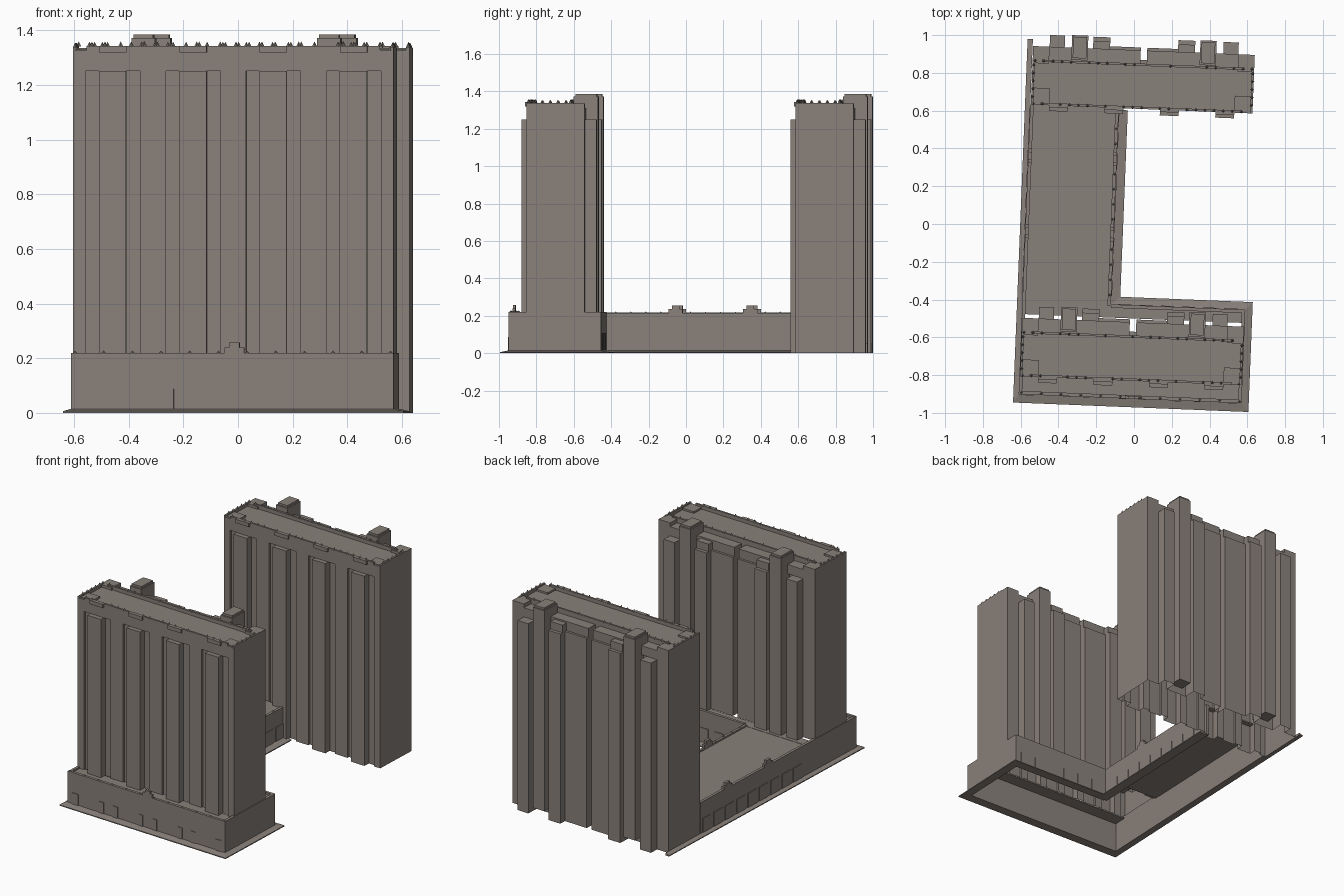
import bpy, bmesh, math, random
from mathutils import Matrix, Vector

if "Cube" in bpy.data.objects:
    bpy.data.objects.remove(bpy.data.objects["Cube"])

random.seed(4)
ROT = Matrix.Rotation(math.radians(-2.3), 4, 'Z')   # whole building is turned slightly

mat = bpy.data.materials.new("warm_grey_stone")
mat.diffuse_color = (0.25, 0.218, 0.195, 1)
mat.use_nodes = True
mat.node_tree.nodes["Principled BSDF"].inputs["Base Color"].default_value = mat.diffuse_color


def finish(bm, name):
    bm.transform(ROT)
    me = bpy.data.meshes.new(name)
    bm.to_mesh(me)
    bm.free()
    me.materials.append(mat)
    ob = bpy.data.objects.new(name, me)
    bpy.context.collection.objects.link(ob)
    return ob


def box(bm, x0, x1, y0, y1, z0, z1):
    m = Matrix.Translation(((x0 + x1) / 2, (y0 + y1) / 2, (z0 + z1) / 2))
    m = m @ Matrix.Diagonal((abs(x1 - x0), abs(y1 - y0), abs(z1 - z0), 1))
    bmesh.ops.create_cube(bm, size=1, matrix=m)


def spike(bm, x, y, z, h=0.018):
    bmesh.ops.create_cone(bm, cap_ends=False, segments=4, radius1=0.009, radius2=0,
                          depth=h, matrix=Matrix.Translation((x, y, z + h / 2)))


CX, HALF = 0.016, 0.587          # tower centre line and half width
GROUPS = (-0.441, -0.147, 0.147, 0.441)


def tower(name, y0, z0):
    # ribbed shaft: plan profile extruded, open below
    prof = [(-HALF, 0)]
    for c in GROUPS:
        prof += [(c - .1, 0), (c - .1, .015), (c - .05, .015), (c - .05, -.03),
                 (c + .05, -.03), (c + .05, .015), (c + .1, .015), (c + .1, 0)]
    prof.append((HALF, 0))
    back = [(HALF, .31), (.5, .31), (.5, .372), (.42, .372), (.42, .29), (.27, .29),
            (.27, .372), (.18, .372), (.18, .325), (.017, .325), (.017, .26)]
    prof += back + [(-u, v) for u, v in reversed(back)]
    bm = bmesh.new()
    lo = [bm.verts.new((CX + u, y0 + v, z0)) for u, v in prof]
    hi = [bm.verts.new((CX + u, y0 + v, 1.25)) for u, v in prof]
    n = len(prof)
    for i in range(n):
        j = (i + 1) % n
        bm.faces.new((lo[i], lo[j], hi[j], hi[i]))
    bm.faces.new(hi)
    finish(bm, name + "_shaft")

    # top storey, rear band and corner blocks
    bm = bmesh.new()
    L, R = CX - HALF, CX + HALF
    box(bm, L, R, y0, y0 + .24, 1.25, 1.318)
    for s in (-1, 1):
        box(bm, CX + s * .017, CX + s * HALF, y0 + .24, y0 + .31, 1.25, 1.31)
        box(bm, CX + s * .5, CX + s * HALF, y0 + .22, y0 + .31, 1.25, 1.335)
        box(bm, CX + s * .49, CX + s * (HALF - .012), y0 + .012, y0 + .09, 1.31, 1.33)
        box(bm, CX + s * .18, CX + s * .27, y0 + .31, y0 + .35, 1.25, 1.30)
    finish(bm, name + "_top_storey")

    # parapet with small merlons and finials
    bm = bmesh.new()
    t = .012
    for a, b in ((y0, y0 + t), (y0 + .24 - t, y0 + .24)):
        box(bm, L + .05, R - .05, a, b, 1.30, 1.343)
    box(bm, L, L + .05, y0, y0 + t, 1.30, 1.328)
    box(bm, R - .05, R, y0, y0 + t, 1.30, 1.328)
    for a in (L, R - t):
        box(bm, a, a + t, y0, y0 + .25, 1.30, 1.338)
    for c in GROUPS:
        box(bm, CX + c - .05, CX + c + .05, y0 - .012, y0, 1.318, 1.343)
    for i in range(25):
        x = L + .012 + i * (R - L - .024) / 24
        if random.random() < .75:
            spike(bm, x, y0 + t / 2, 1.34 if .05 < x - L < R - L - .05 else 1.326)
        if random.random() < .6:
            spike(bm, x, y0 + .24 - t / 2, 1.34)
    for i in range(1, 6):
        spike(bm, L + t / 2, y0 + i * .042, 1.336)
        spike(bm, R - t / 2, y0 + i * .042, 1.336)
    finish(bm, name + "_parapet")

    # stair and lift cores rising above the roof
    bm = bmesh.new()
    for s in (-1, 1):
        c = CX + s * .34
        box(bm, c - .043, c + .043, y0 + .245, y0 + .376, max(.05, z0), 1.372)
        box(bm, c - .036, c + .036, y0 + .255, y0 + .368, 1.372, 1.385)
    finish(bm, name + "_cores")


tower("front_tower", -.83, .205)
tower("back_tower", .61, 0)

# sloped pavement skirt around the podium
outer = [(-.057, .6), (-.057, -.388), (.645, -.388), (.645, -.97), (-.602, -.97), (-.602, .957)]
inner = [(-.105, .6), (-.105, -.43), (.607, -.43), (.607, -.925), (-.574, -.925), (-.574, .957)]
bm = bmesh.new()
rows = [[bm.verts.new((x, y, z)) for x, y in pts]
        for pts, z in ((outer, 0), (outer, .006), (inner, .015), (inner, 0))]
for k in range(4):
    a, b = rows[k], rows[(k + 1) % 4]
    for i in range(5):
        bm.faces.new((a[i], a[i + 1], b[i + 1], b[i]))
for i in (0, 5):
    bm.faces.new([r[i] for r in rows])
bmesh.ops.recalc_face_normals(bm, faces=bm.faces)
finish(bm, "pavement_skirt")

# podium walls, open below
bm = bmesh.new()
w = .018
box(bm, -.574, .607, -.925, -.925 + w, 0, .22)
box(bm, .607 - w, .607, -.925, -.43, 0, .22)
box(bm, -.105, .607, -.43 - w, -.43, 0, .22)
box(bm, -.574, -.574 + w, -.925, .61, 0, .218)
box(bm, -.105 - w, -.105, -.44, .61, 0, .215)
finish(bm, "podium_walls")

# podium roofs, leaving the tower footprint and light wells open
bm = bmesh.new()
box(bm, -.57, .60, -.92, -.82, .198, .207)
box(bm, -.57, .60, -.50, -.435, .198, .207)
box(bm, -.57, -.11, -.46, .61, .196, .205)
finish(bm, "podium_roofs")

# stepped gable ornaments and finials on the podium walls
bm = bmesh.new()
for y in (-.06, .34):
    for x in (-.114, -.565):
        box(bm, x - .009, x + .009, y - .038, y + .038, .20, .236)
        box(bm, x - .009, x + .009, y - .02, y + .02, .236, .255)
box(bm, -.012, .06, -.925, -.91, .21, .24)
box(bm, .005, .043, -.925, -.91, .24, .257)
for i in range(12):
    spike(bm, -.56 + i * .105, -.916, .218, .01)
    spike(bm, -.114, -.38 + i * .08, .213, .01)
finish(bm, "podium_ornaments")

# shallow window panels
bm = bmesh.new()
p = .004
for i in range(9):
    y = -.345 + i * .112
    box(bm, -.105, -.105 + p, y - .042, y + .042, .015, .108)
    box(bm, -.574 - p, -.574, y - .042, y + .042, .015, .108)
for a, b in ((-.575, -.53), (-.375, -.34), (-.27, -.235), (-.08, -.045),
             (.025, .06), (.215, .25), (.315, .35), (.5, .545)):
    box(bm, a + .037, b + .037, -.925 - p, -.925, .012, .088)
for i in range(6):
    x = -.03 + i * .112
    box(bm, x - .035, x + .035, -.43, -.43 + p, .015, .108)
finish(bm, "podium_windows")
